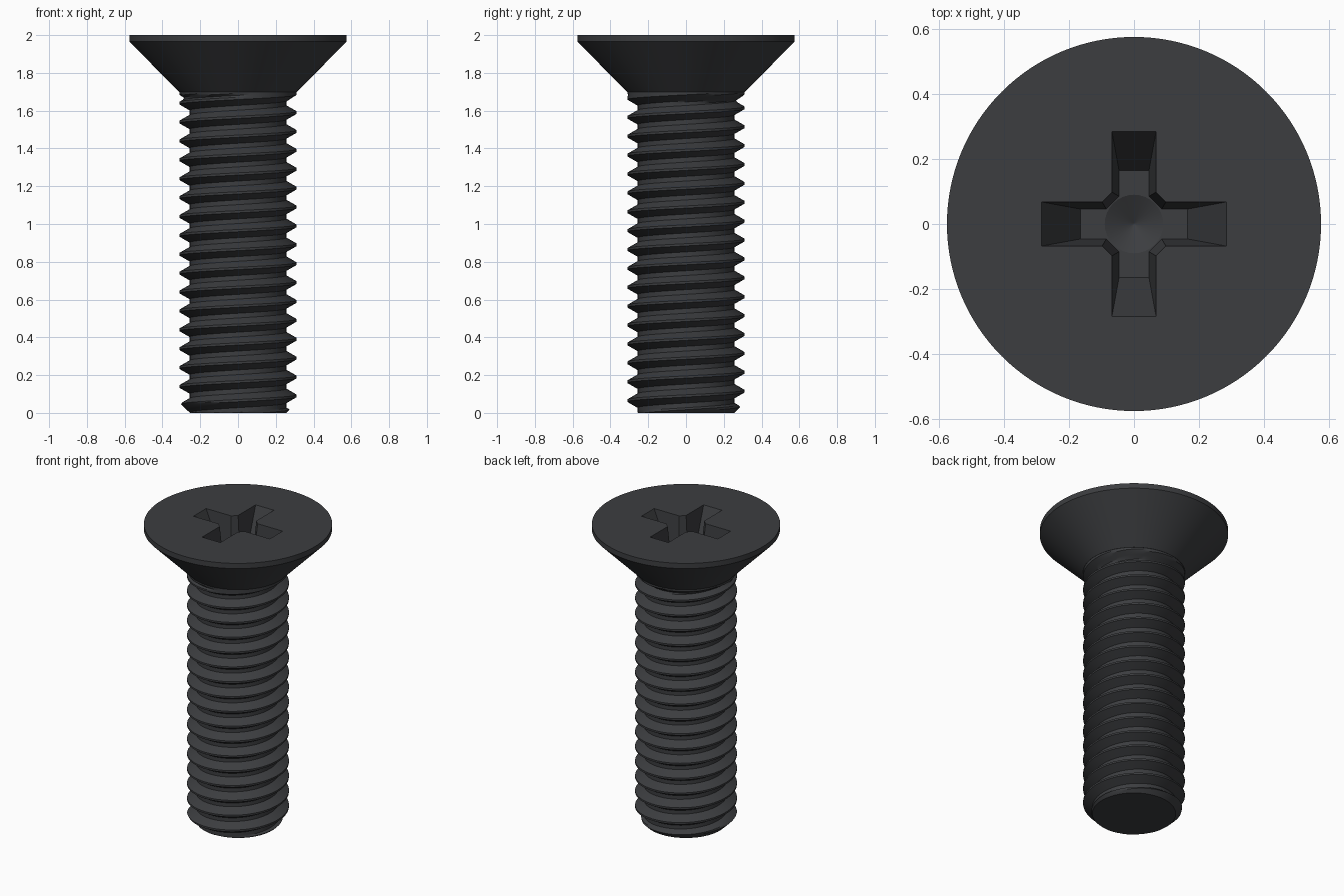
import bpy, bmesh
from math import cos, sin, tau, pi, radians

if "Cube" in bpy.data.objects:
    bpy.data.objects.remove(bpy.data.objects["Cube"])

mat = bpy.data.materials.new("black_steel")
mat.diffuse_color = (0.045, 0.047, 0.051, 1)
mat.use_nodes = True
mat.node_tree.nodes["Principled BSDF"].inputs["Base Color"].default_value = mat.diffuse_color


def make_object(name, bm):
    bmesh.ops.recalc_face_normals(bm, faces=bm.faces)
    me = bpy.data.meshes.new(name)
    bm.to_mesh(me)
    bm.free()
    ob = bpy.data.objects.new(name, me)
    bpy.context.collection.objects.link(ob)
    me.materials.append(mat)
    return ob


def smooth(ob, angle):
    bpy.ops.object.select_all(action='DESELECT')
    ob.select_set(True)
    bpy.context.view_layer.objects.active = ob
    bpy.ops.object.shade_smooth_by_angle(angle=radians(angle))


def loft(bm, rings):
    """Join rings of equal length, leaving both ends open."""
    loops = [[bm.verts.new(p) for p in r] for r in rings]
    n = len(loops[0])
    for a, b in zip(loops, loops[1:]):
        for i in range(n):
            j = (i + 1) % n
            bm.faces.new((a[i], a[j], b[j], b[i]))
    return loops


def circle(r, z, n=128):
    return [(r * cos(tau * i / n), r * sin(tau * i / n), z) for i in range(n)]


# Countersunk head
bm = bmesh.new()
loops = loft(bm, [circle(r, z) for r, z in
                  [(.24, 1.60), (.24, 1.70), (.312, 1.70), (.575, 1.965), (.575, 2.0)]])
bm.faces.new(loops[0])
bm.faces.new(loops[-1])
head = make_object("countersunk_head", bm)


# Cross recess: tapered cross plus shallow conical floor
def cross(length, w, c, z):
    pts = []
    for k in range(4):
        ca, sa = cos(k * pi / 2), sin(k * pi / 2)
        for x, y in [(c, -w), (length, -w), (length, w), (c, w)]:
            pts.append((x * ca - y * sa, x * sa + y * ca, z))
    return pts


def cut(name, rings):
    bm = bmesh.new()
    loops = loft(bm, rings)
    bm.faces.new(loops[0])
    bm.faces.new(loops[-1])
    cutter = make_object(name, bm)
    mod = head.modifiers.new(name, 'BOOLEAN')
    mod.operation = 'DIFFERENCE'
    mod.solver = 'EXACT'
    mod.object = cutter
    bpy.context.view_layer.objects.active = head
    bpy.ops.object.modifier_apply(modifier=name)
    bpy.data.objects.remove(cutter)


cut("cross_cutter", [cross(.165, .046, .085, 1.75),
                     cross(.285, .068, .098, 2.0),
                     cross(.309, .0724, .1006, 2.05)])
cut("cone_cutter", [circle(.002, 1.705, 32), circle(.09, 1.75, 32),
                    circle(.088, 1.78, 32)])
smooth(head, 25)

# Threaded shank: one helical strip whose turns share their edges
P, N, MAJOR, MINOR = 0.1, 64, 0.311, 0.256
PROFILE = [0, .06, .16, .27, .375, .44, .56, .625, .73, .84, .94]
START, END = -N, 18 * N
bm = bmesh.new()
grid = {}
for i in range(START, END + N + 1):
    a = tau * i / N
    for j, f in enumerate(PROFILE):
        z = -0.01 + P * (i / N + f)
        t = min(max((min(f, 1 - f) - .06) / .315, 0), 1)
        r = MAJOR - (MAJOR - MINOR) * t
        r = max(r, min(MAJOR, MAJOR - (1.685 - z) * 1.5))   # run-out under head
        r = min(r, max(.255 + z, .2))                       # chamfered tip
        grid[i, j] = bm.verts.new((r * cos(a), r * sin(a), z))
M = len(PROFILE)
for i in range(START, END):
    for j in range(M):
        b = [(i, j), (i + 1, j), (i + 1, j + 1), (i, j + 1)]
        b = [(u + N, 0) if v == M else (u, v) for u, v in b]
        bm.faces.new([grid[k] for k in b])
bmesh.ops.delete(bm, geom=[v for v in bm.verts if not v.link_faces], context='VERTS')

# Trim the ends flat and close the tip
for z, up in ((0, -1), (1.702, 1)):
    bmesh.ops.bisect_plane(bm, geom=bm.verts[:] + bm.edges[:] + bm.faces[:], dist=1e-6,
                           plane_co=(0, 0, z), plane_no=(0, 0, up), clear_outer=True)
bmesh.ops.remove_doubles(bm, verts=bm.verts, dist=1e-5)
for z in (0, 1.702):
    rim = [e for e in bm.edges if e.is_boundary
           and all(abs(v.co.z - z) < 1e-4 for v in e.verts)]
    bmesh.ops.holes_fill(bm, edges=rim, sides=0)
shank = make_object("threaded_shank", bm)
smooth(shank, 25)
